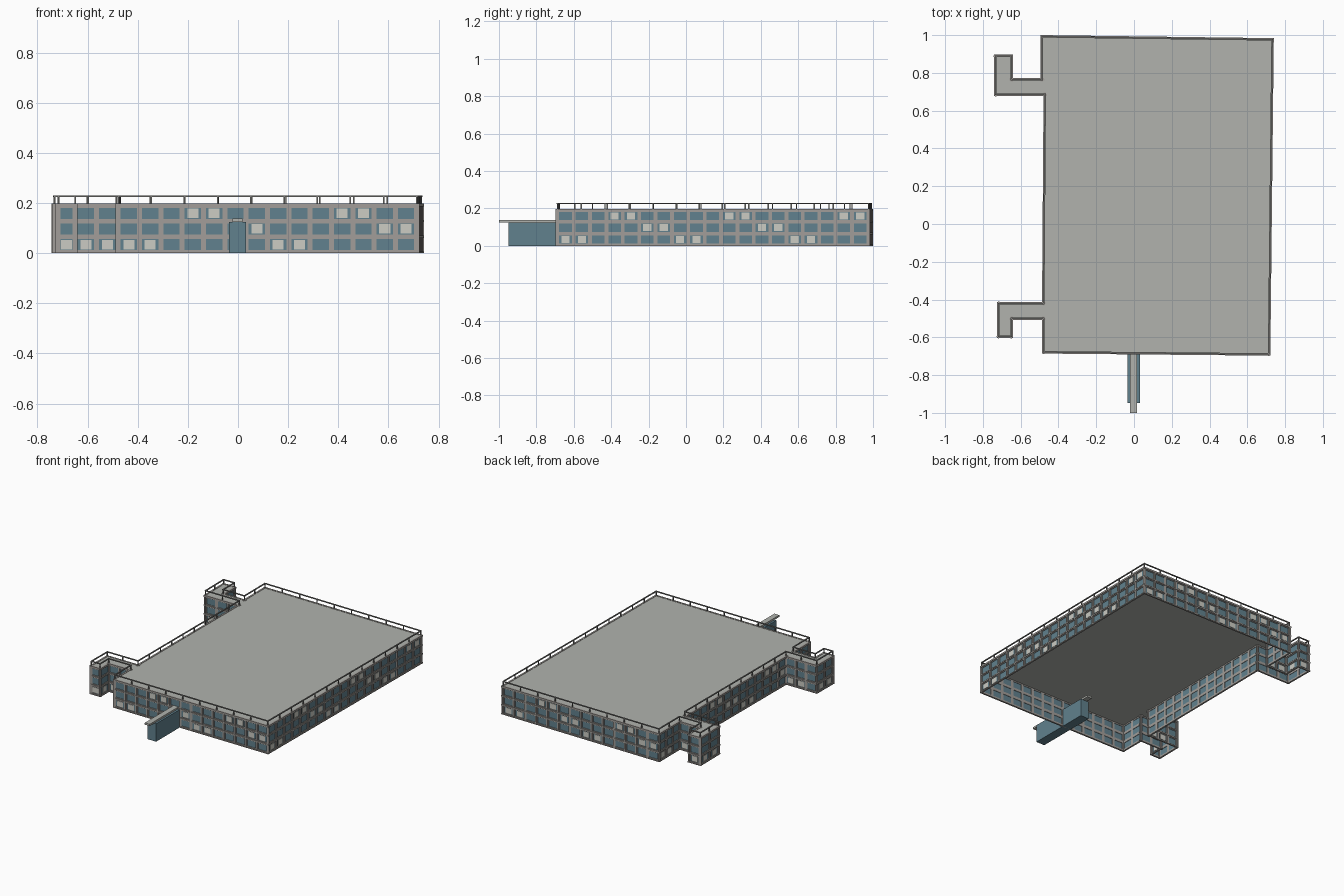
import bpy, bmesh
from mathutils import Vector

if "Cube" in bpy.data.objects:
    bpy.data.objects.remove(bpy.data.objects["Cube"])

# Wall line of the building, counter-clockwise from the front left corner
PLAN = [Vector(p) for p in [
    (-0.478, -0.677), (0.713, -0.688), (0.731, 0.975), (-0.485, 0.991),
    (-0.485, 0.764), (-0.650, 0.764), (-0.650, 0.888), (-0.733, 0.888),
    (-0.731, 0.686), (-0.470, 0.686), (-0.478, -0.421), (-0.715, -0.421),
    (-0.717, -0.595), (-0.650, -0.595), (-0.650, -0.500), (-0.478, -0.500)]]
EDGES = list(zip(PLAN, PLAN[1:] + PLAN[:1]))
BAY, POST_GAP = 0.087, 0.13
WALL_TOP, RAIL_TOP = 0.198, 0.230
WINDOWS = [(0.012, 0.056), (0.075, 0.119), (0.137, 0.181)]


def material(name, rgb):
    m = bpy.data.materials.new(name)
    m.diffuse_color = (*rgb, 1)
    m.use_nodes = True
    m.node_tree.nodes["Principled BSDF"].inputs["Base Color"].default_value = m.diffuse_color
    return m


GLASS = material("glass", (0.12, 0.22, 0.27))
CONCRETE = material("concrete", (0.36, 0.34, 0.32))
ROOF = material("roof_grey", (0.44, 0.45, 0.42))
BLIND = material("blind", (0.60, 0.60, 0.55))
METAL = material("railing_metal", (0.22, 0.22, 0.21))


def finish(bm, name, mat):
    me = bpy.data.meshes.new(name)
    bm.to_mesh(me)
    bm.free()
    me.materials.append(mat)
    ob = bpy.data.objects.new(name, me)
    bpy.context.collection.objects.link(ob)
    return ob


def box(bm, p, d, along, out, z):
    """Box in wall coordinates: along the wall, outwards, and up."""
    n = Vector((d.y, -d.x))
    vs = [bm.verts.new((*(p + d * a + n * o), h)) for h in z
          for a, o in ((along[0], out[0]), (along[0], out[1]),
                       (along[1], out[1]), (along[1], out[0]))]
    faces = [bm.faces.new([vs[i] for i in f]) for f in (
        (0, 1, 2, 3), (7, 6, 5, 4), (0, 4, 5, 1),
        (1, 5, 6, 2), (2, 6, 7, 3), (3, 7, 4, 0))]
    bmesh.ops.recalc_face_normals(bm, faces=faces)


glass, frame, pilaster, blind, rail = (bmesh.new() for _ in range(5))
for p, q in EDGES:
    length = (q - p).length
    d = (q - p) / length
    n = max(1, round(length / BAY))
    w = length / n

    # Glass sheet behind the grid
    quad = [(*p, 0), (*q, 0), (*q, WALL_TOP), (*p, WALL_TOP)]
    glass.faces.new([glass.verts.new(v) for v in quad])

    # Floor bands with a projecting ledge on each
    levels = [0] + [z for pair in WINDOWS for z in pair] + [WALL_TOP]
    for z0, z1 in zip(levels[::2], levels[1::2]):
        box(frame, p, d, (-0.003, length + 0.003), (-0.003, 0.004), (z0, z1))
        lo, hi = (z0 + 0.005, z1 - 0.005) if z0 > 0 else (0, 0.007)
        if z1 == WALL_TOP:
            hi = z1
        box(pilaster, p, d, (-0.009, length + 0.009), (0, 0.009), (lo, hi))

    # Window jambs and pilasters at the bay lines
    for i in range(n + 1):
        box(frame, p, d, (i * w - 0.010, i * w + 0.010), (-0.003, 0.004), (0, WALL_TOP))
        box(pilaster, p, d, (i * w - 0.005, i * w + 0.005), (0, 0.008), (0, WALL_TOP))

    # Drawn blinds in a stepping pattern
    for i in range(n):
        for f, (z0, z1) in enumerate(WINDOWS):
            if (i + 2 * f) % 7 < 2:
                c = (i + 0.5) * w
                box(blind, p, d, (c - 0.022, c + 0.022), (0.001, 0.003),
                    (z0 + 0.003, z1 - 0.003))

    # Rooftop railing
    posts = max(1, round(length / POST_GAP))
    for i in range(posts):
        a = i * length / posts
        box(rail, p, d, (a - 0.003, a + 0.003), (-0.003, 0.003), (WALL_TOP, RAIL_TOP))
    box(rail, p, d, (-0.004, length + 0.004), (-0.004, 0.004), (RAIL_TOP - 0.006, RAIL_TOP))

finish(glass, "window_glass", GLASS)
finish(frame, "wall_grid", CONCRETE)
finish(pilaster, "pilasters_and_ledges", CONCRETE)
finish(blind, "window_blinds", BLIND)
finish(rail, "roof_railing", METAL)

# Roof slab, open underneath
bm = bmesh.new()
face = bm.faces.new([bm.verts.new((*p, 0.190)) for p in PLAN])
ext = bmesh.ops.extrude_face_region(bm, geom=[face], use_keep_orig=True)
bmesh.ops.translate(bm, vec=(0, 0, 0.006),
                    verts=[v for v in ext["geom"] if isinstance(v, bmesh.types.BMVert)])
bmesh.ops.recalc_face_normals(bm, faces=bm.faces)
finish(bm, "roof_slab", ROOF)

# Entrance passage, running through the front wall, with its canopy
X = Vector((1, 0))
bm = bmesh.new()
box(bm, Vector((-0.002, 0)), X, (-0.033, 0.033), (0.50, 0.948), (0, 0.125))
finish(bm, "entrance_passage", GLASS)
bm = bmesh.new()
box(bm, Vector((-0.002, 0)), X, (-0.019, 0.019), (0.45, 1.0), (0.125, 0.138))
finish(bm, "entrance_canopy", ROOF)
